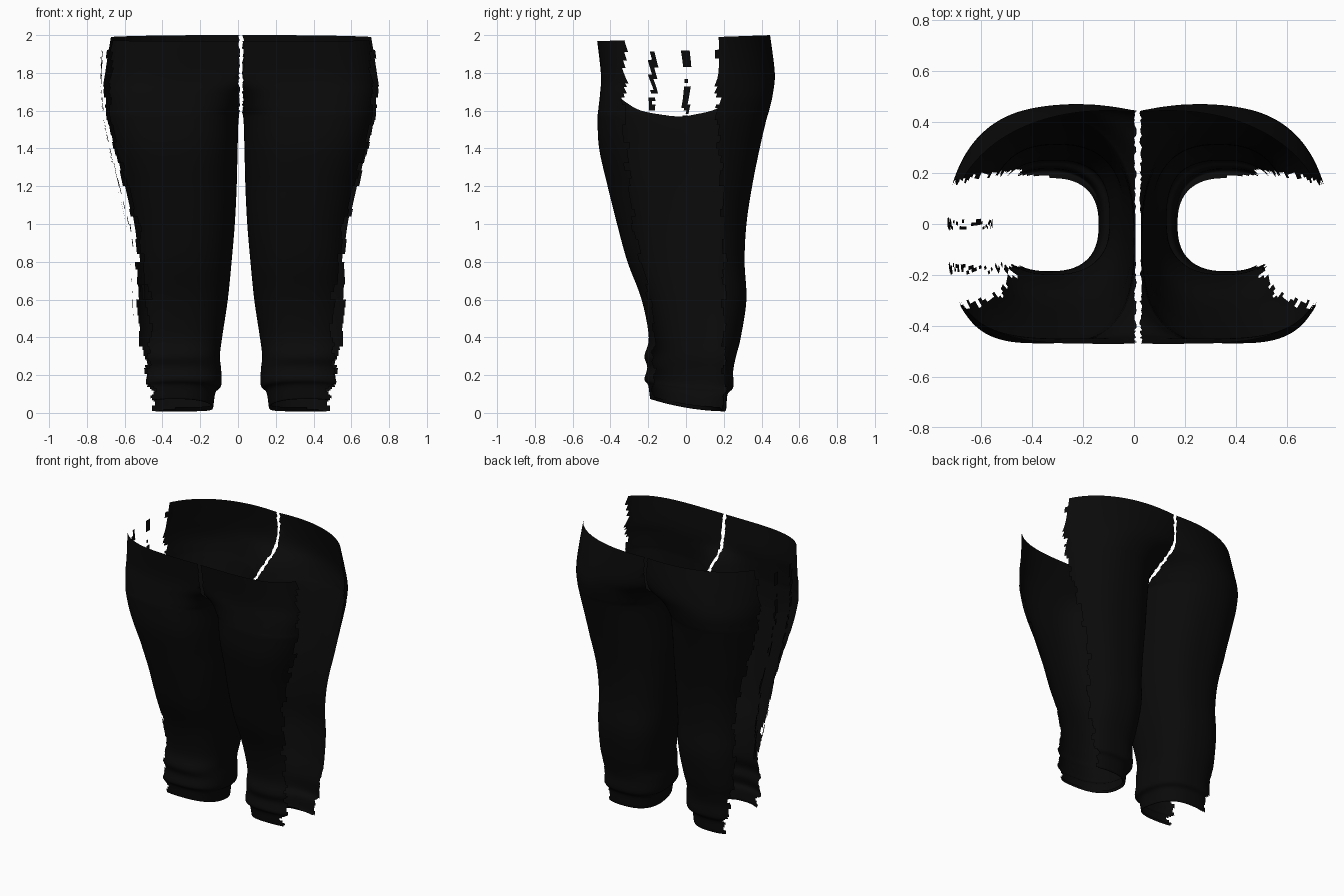
import bpy, bmesh, math, random
from mathutils import Vector

if "Cube" in bpy.data.objects:
    bpy.data.objects.remove(bpy.data.objects["Cube"], do_unlink=True)

random.seed(4)
SEGMENTS, STEPS = 160, 5
CENTRE, SEAM = 0.016, 0.011

# Leg sections from hem lip to waist: height, front, back, inner, outer
SECTIONS = [
    (.02, -.185, .18, .155, .54),
    (0.0, -.19, .21, .148, .555),
    (.09, -.20, .22, .135, .56),
    (.13, -.22, .25, .105, .565),
    (.22, -.205, .25, .105, .56),
    (.3, -.22, .265, .112, .565),
    (.4, -.197, .29, .1, .57),
    (.6, -.235, .32, .07, .575),
    (.8, -.31, .31, .05, .585),
    (1.0, -.365, .32, .033, .61),
    (1.2, -.415, .35, .023, .655),
    (1.4, -.46, .39, .018, .70),
    (1.55, -.468, .425, .013, .73),
    (1.6, -.465, .44, -.003, .735),
    (1.69, -.455, .46, -.08, .745),
    (1.8, -.45, .47, -.3, .748),
    (2.0, -.47, .445, -.5, .735),
]


def spline(rows, steps):
    """Smooth the rows with a Catmull-Rom curve."""
    result = []
    last = len(rows) - 1
    for i in range(last):
        a, b, c, d = (rows[max(0, min(last, i + k))] for k in (-1, 0, 1, 2))
        for s in range(steps):
            t = s / steps
            result.append([q + t / 2 * (r - p + t * (2 * p - 5 * q + 4 * r - w
                           + t * (3 * (q - r) + w - p)))
                           for p, q, r, w in zip(a, b, c, d)])
    return result + [list(rows[-1])]


def lerp(a, b, t):
    return a + (b - a) * max(0, min(1, t))


def section_point(row, angle):
    """Point on a rounded section, fuller at the front of the hips."""
    z, front, back, inner, outer = row
    cx, cy = (inner + outer) / 2, (front + back) / 2
    rx, ry = (outer - inner) / 2, (back - front) / 2
    c, s = math.cos(angle), math.sin(angle)
    hip = (z - 1.2) / 0.6
    n = lerp(2.5, 3.4 if s < 0 else 2.1, hip)
    r = (abs(c / rx) ** n + abs(s / ry) ** n) ** (-1 / n)
    y = cy + r * s
    hem = max(0, 1 - z / 0.3)
    waist = max(0, (z - 1.7) / 0.3)
    z += (0.03 - 0.17 * y + 0.37 * y * y) * hem + (y - 0.45) * 0.035 * waist
    return Vector((cx + r * c, y, z))


def is_missing(p, middle, side):
    """Torn opening along the outer side of the leg."""
    if p.x < middle:
        return False
    if 0.035 < p.z < 0.095 and p.x > 0.47 + 0.3 * abs(p.z - 0.065):
        return True
    if p.z < 1:
        front = lerp(-0.17, -0.28, (p.z - 0.5) / 0.5)
    else:
        front = lerp(-0.28, -0.325, (p.z - 1) / 0.5)
    back = lerp(0.2, 0.165, (p.z - 1) / 0.6)
    jag = 0.008 * math.sin(p.z * 37) + 0.006 * math.sin(p.z * 90)
    if not front + jag < p.y < back - jag:
        return False
    # Loose threads left across one opening
    if side < 0 and 0.5 < p.z < 1.93:
        thread = min(abs(p.y), abs(p.y + 0.175)) < 0.016
        if thread and random.random() < (0.85 if p.z > 1.6 else 0.4):
            return False
    return True


fabric = bpy.data.materials.new("black_fabric")
fabric.use_nodes = True
colour = (0.003, 0.003, 0.003, 1)
fabric.diffuse_color = colour
shader = fabric.node_tree.nodes["Principled BSDF"]
shader.inputs["Base Color"].default_value = colour
shader.inputs["Roughness"].default_value = 0.9


def trouser_leg(name, side):
    bm = bmesh.new()
    rows = spline(SECTIONS, STEPS)
    rings = [[bm.verts.new(section_point(row, math.tau * j / SEGMENTS))
              for j in range(SEGMENTS)] for row in rows]
    for row, low, high in zip(rows, rings, rings[1:]):
        middle = (row[3] + row[4]) / 2
        for j in range(SEGMENTS):
            k = (j + 1) % SEGMENTS
            quad = (low[j], low[k], high[k], high[j])
            centre = sum((v.co for v in quad), Vector()) / 4
            if not is_missing(centre, middle, side):
                bm.faces.new(quad)
    # Open the centre seam and crotch curve
    bmesh.ops.bisect_plane(bm, geom=bm.verts[:] + bm.edges[:] + bm.faces[:],
                           plane_co=(SEAM, 0, 0), plane_no=(1, 0, 0),
                           clear_inner=True)
    for v in bm.verts:
        if abs(v.co.x - SEAM) < 0.0001 and v.co.z > 1.58:
            v.co.x += random.uniform(-0.006, 0.006)
    loose = [v for v in bm.verts if not v.link_faces]
    bmesh.ops.delete(bm, geom=loose, context='VERTS')
    for v in bm.verts:
        v.co.x = v.co.x * side + CENTRE
    if side < 0:
        bmesh.ops.reverse_faces(bm, faces=bm.faces[:])
    for f in bm.faces:
        f.smooth = True
    mesh = bpy.data.meshes.new(name)
    bm.to_mesh(mesh)
    bm.free()
    mesh.materials.append(fabric)
    bpy.context.collection.objects.link(bpy.data.objects.new(name, mesh))


trouser_leg("left_trouser_leg", 1)
trouser_leg("right_trouser_leg", -1)
